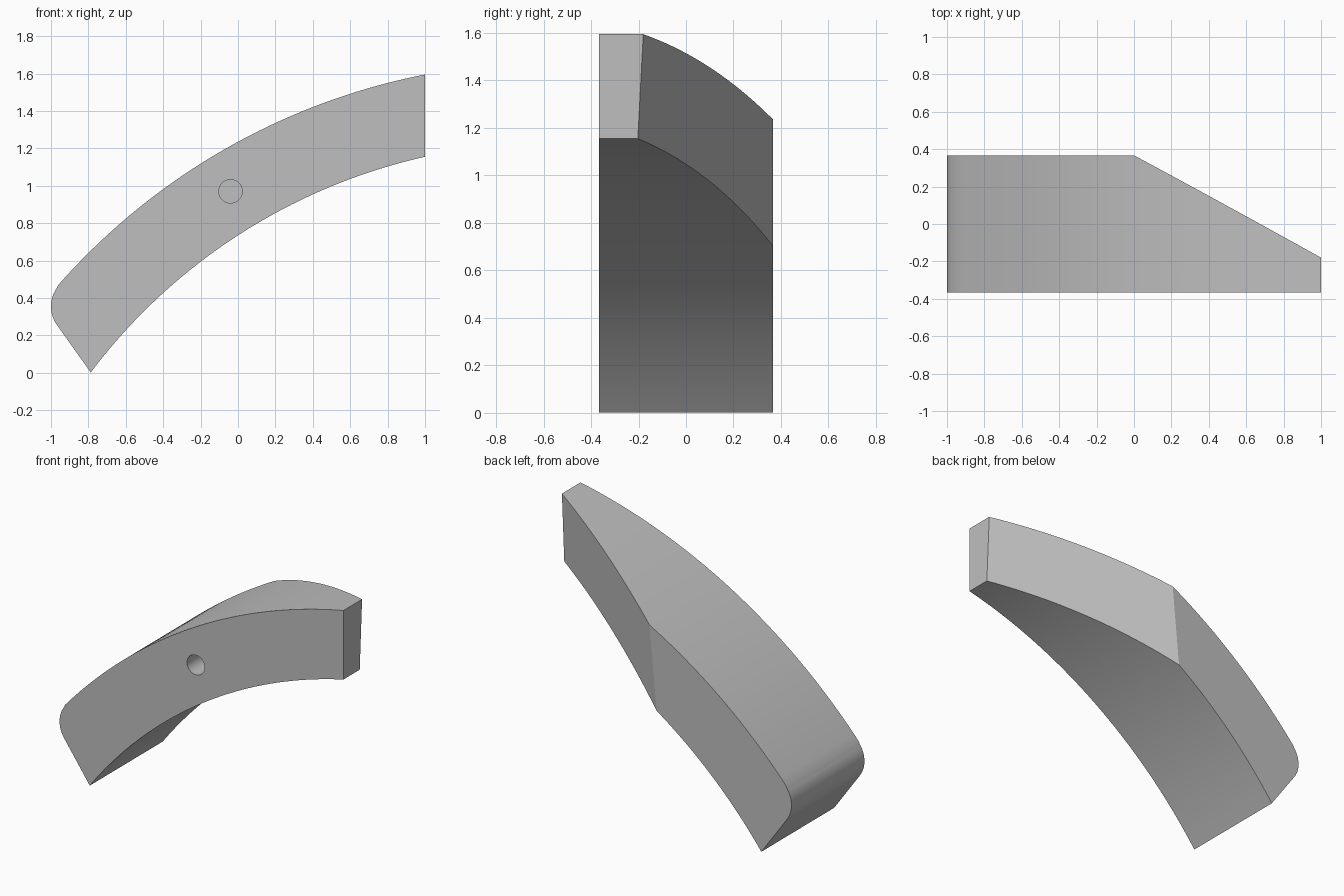
import bpy, bmesh
from math import atan2, cos, sin, pi, radians
from mathutils import Matrix, Vector

cube = bpy.data.objects.get("Cube")
if cube:
    bpy.data.objects.remove(cube, do_unlink=True)

HALF = 0.367                      # half depth of the arm
CENTRE = (1.6755, -1.8537)        # shared centre of both long arcs
INNER, OUTER = 3.0836, 3.514

grey = bpy.data.materials.new("plain grey")
grey.use_nodes = True
colour = (0.52, 0.52, 0.52, 1)
grey.diffuse_color = colour
grey.node_tree.nodes["Principled BSDF"].inputs["Base Color"].default_value = colour


def arc(centre, radius, start, end, steps):
    angles = [start + (end - start) * i / steps for i in range(steps + 1)]
    return [(centre[0] + radius * cos(a), centre[1] + radius * sin(a)) for a in angles]


def angle_to(x, z):
    return atan2(z - CENTRE[1], x - CENTRE[0])


def make_object(name, bm):
    bmesh.ops.recalc_face_normals(bm, faces=bm.faces)
    mesh = bpy.data.meshes.new(name)
    bm.to_mesh(mesh)
    bm.free()
    mesh.materials.append(grey)
    obj = bpy.data.objects.new(name, mesh)
    bpy.context.collection.objects.link(obj)
    return obj


# Side profile: inner arc, outer arc, rounded toe
profile = arc(CENTRE, INNER, angle_to(-0.785, 0.0), angle_to(1, 1.153), 40)
profile += arc(CENTRE, OUTER, angle_to(1, 1.595), angle_to(-0.957, 0.467), 44)
profile += arc((-0.83, 0.355), 0.17, radians(138.6), radians(216.1), 14)[1:]

# Extrude the profile through the depth
bm = bmesh.new()
face = bm.faces.new([bm.verts.new((x, -HALF, z)) for x, z in profile])
grown = bmesh.ops.extrude_face_region(bm, geom=[face])["geom"]
bmesh.ops.translate(bm, vec=(0, 2 * HALF, 0),
                    verts=[v for v in grown if isinstance(v, bmesh.types.BMVert)])
bmesh.ops.recalc_face_normals(bm, faces=bm.faces)

# Slanted cut that tapers the back toward the high end
cut = bmesh.ops.bisect_plane(bm, geom=bm.verts[:] + bm.edges[:] + bm.faces[:],
                             plane_co=Vector((0, HALF, 1.235)),
                             plane_no=Vector((0.566, 1, -0.053)), clear_outer=True)
bmesh.ops.holes_fill(bm, edges=[e for e in bm.edges if e.is_boundary], sides=0)
arm = make_object("curved_arm", bm)

# Blind round hole in the front
bm = bmesh.new()
bmesh.ops.create_cone(bm, cap_ends=True, segments=48, radius1=0.0625, radius2=0.0625,
                      depth=0.7, matrix=Matrix.Translation((-0.04, -HALF, 0.97))
                      @ Matrix.Rotation(pi / 2, 4, "X"))
cutter = make_object("hole_cutter", bm)
cutter.hide_render = True

bpy.ops.object.select_all(action="DESELECT")
arm.select_set(True)
bpy.context.view_layer.objects.active = arm
hole = arm.modifiers.new("pin hole", "BOOLEAN")
hole.operation = "DIFFERENCE"
hole.solver = "EXACT"
hole.object = cutter
bpy.ops.object.modifier_apply(modifier=hole.name)
bpy.data.objects.remove(cutter, do_unlink=True)
bpy.ops.object.shade_smooth_by_angle(angle=radians(25))
